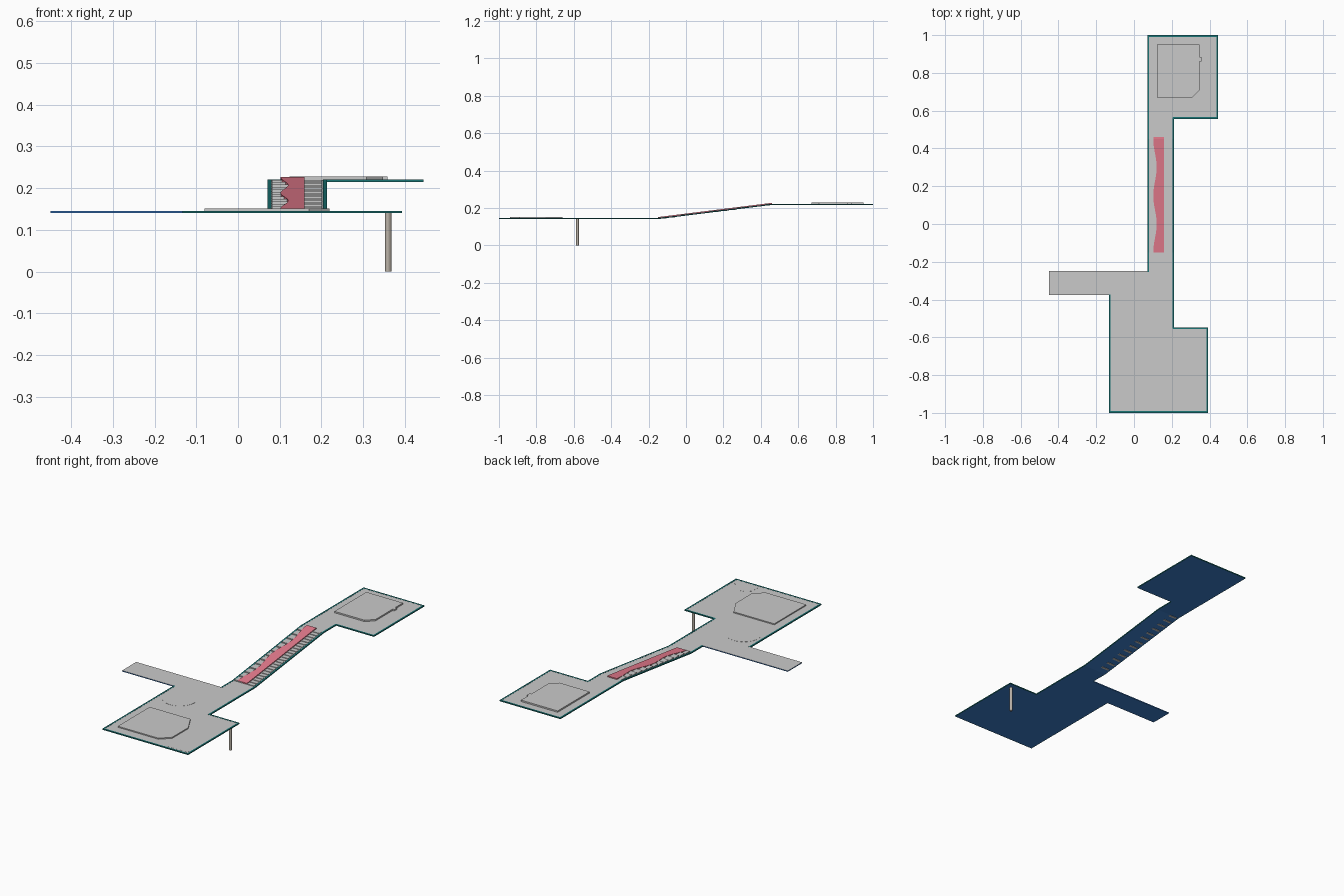
import bpy, bmesh, math
from mathutils import Vector

if "Cube" in bpy.data.objects:
    bpy.data.objects.remove(bpy.data.objects["Cube"])


def material(name, rgb):
    m = bpy.data.materials.new(name)
    m.diffuse_color = (*rgb, 1)
    m.use_nodes = True
    m.node_tree.nodes["Principled BSDF"].inputs["Base Color"].default_value = m.diffuse_color
    return m


GREY = material("concrete_grey", (0.59, 0.59, 0.59))
NAVY = material("blue_underside", (0.045, 0.21, 0.6))
TEAL = material("teal_trim", (0.01, 0.18, 0.18))
PINK = material("pink_slide", (0.8, 0.2, 0.27))
POST = material("post_tan", (0.5, 0.45, 0.39))

RAMP0, RAMP1, LOW, HIGH = -0.15, 0.45, 0.145, 0.22


def ground(y):
    """Height of the walking surface at y: low deck, ramp, high deck."""
    t = min(max((y - RAMP0) / (RAMP1 - RAMP0), 0), 1)
    return LOW + t * (HIGH - LOW)


def draped_slab(name, polys, below, above, mats):
    """Slab from flat outlines, laid over the deck profile."""
    bm = bmesh.new()
    for poly in polys:
        bm.faces.new([bm.verts.new((x, y, 0)) for x, y in poly])
    bmesh.ops.remove_doubles(bm, verts=bm.verts[:], dist=1e-5)
    for y in (RAMP0, RAMP1):
        bmesh.ops.bisect_plane(bm, geom=bm.verts[:] + bm.edges[:] + bm.faces[:],
                               plane_co=(0, y, 0), plane_no=(0, 1, 0))
    rim = [e for e in bm.edges if e.is_boundary]
    faces, base = bm.faces[:], bm.verts[:]
    top = {v: bm.verts.new((v.co.x, v.co.y, ground(v.co.y) + above)) for v in base}
    for f in faces:
        bm.faces.new([top[v] for v in f.verts])
    for e in rim:
        a, b = e.verts
        bm.faces.new([a, b, top[b], top[a]])
    for v in base:
        v.co.z = ground(v.co.y) + below
    bmesh.ops.recalc_face_normals(bm, faces=bm.faces[:])
    bm.normal_update()
    # first material on top, last material on sides and underside
    for f in bm.faces:
        f.material_index = 0 if f.normal.z > 0.5 else len(mats) - 1
    return finish(name, bm, mats)


def finish(name, bm, mats):
    me = bpy.data.meshes.new(name)
    bm.to_mesh(me)
    bm.free()
    for m in mats:
        me.materials.append(m)
    ob = bpy.data.objects.new(name, me)
    bpy.context.collection.objects.link(ob)
    return ob


def rect(x0, x1, y0, y1):
    return [(x0, y0), (x1, y0), (x1, y1), (x0, y1)]


# deck: grid cells kept where they fall inside the walkway plan
zones = [(-0.13, 0.39, -0.997, -0.55), (-0.13, 0.21, -0.55, -0.25),
         (-0.45, -0.13, -0.375, -0.25), (0.074, 0.21, -0.25, 0.56),
         (0.074, 0.442, 0.56, 0.997)]
xs = [-0.45, -0.13, 0.074, 0.21, 0.39, 0.442]
ys = [-0.997, -0.55, -0.375, -0.25, 0.56, 0.997]
cells = []
for x0, x1 in zip(xs, xs[1:]):
    for y0, y1 in zip(ys, ys[1:]):
        cx, cy = (x0 + x1) / 2, (y0 + y1) / 2
        if any(a < cx < b and c < cy < d for a, b, c, d in zones):
            cells.append(rect(x0, x1, y0, y1))
draped_slab("deck", cells, -0.005, 0, [GREY, NAVY])

# teal edge trim around everything except the side arm
path = [(0.074, -0.25), (0.074, 0.997), (0.442, 0.997), (0.442, 0.56), (0.21, 0.56),
        (0.21, -0.55), (0.39, -0.55), (0.39, -0.997), (-0.13, -0.997), (-0.13, -0.375)]
for i, (a, b) in enumerate(zip(path, path[1:])):
    a, b = Vector(a), Vector(b)
    d = (b - a).normalized()
    out = Vector((-d.y, d.x))
    a, b = a - d * 0.003, b + d * 0.003
    strip = [a + out * 0.003, b + out * 0.003, b - out * 0.006, a - out * 0.006]
    draped_slab(f"edge_trim_{i}", [[tuple(p) for p in strip]], -0.0049, 0.0007, [TEAL])

# raised pads on both platforms
draped_slab("lower_pad", [[(-0.08, -0.94), (0.17, -0.94), (0.22, -0.89), (0.22, -0.75),
                           (0.17, -0.66), (-0.08, -0.66)]], -0.001, 0.006, [GREY])
draped_slab("upper_pad", [[(0.123, 0.67), (0.308, 0.67), (0.348, 0.71), (0.348, 0.86),
                           (0.358, 0.86), (0.358, 0.885), (0.348, 0.885), (0.348, 0.95),
                           (0.123, 0.95)]], -0.001, 0.008, [GREY])

# low round marking and wavy corner patch on the lower platform
disc = [(-0.02 + 0.09 * math.cos(k * math.tau / 32), -0.48 + 0.09 * math.sin(k * math.tau / 32))
        for k in range(32)]
draped_slab("round_marking", [disc], -0.001, 0.0006, [GREY])
wave = [(0.24 + 0.14 * k / 12, -0.925 + 0.03 * math.sin(k / 12 * 4.5)) for k in range(13)]
patches = [[(p[0], -0.985), (q[0], -0.985), q, p] for p, q in zip(wave, wave[1:])]
draped_slab("corner_patch", patches, -0.001, 0.0005, [GREY])


# steps up the ramp, larger on the left and finer on the right of the slide
def flight(name, x0, x1, count):
    bm = bmesh.new()
    tread = (RAMP1 - RAMP0) / count
    for i in range(count):
        y0 = RAMP0 + i * tread
        y1 = y0 + tread
        zb, zt = ground(y0) - 0.001, ground(y1)
        for v in bmesh.ops.create_cube(bm, size=1)["verts"]:
            v.co = Vector((x0 if v.co.x < 0 else x1, y0 if v.co.y < 0 else y1,
                           zb if v.co.z < 0 else zt))
    finish(name, bm, [GREY])


flight("left_steps", 0.082, 0.13, 13)
flight("right_steps", 0.155, 0.202, 24)

# pink slide down the middle, straight right side and wavy left side
M = 36
edge = []
for k in range(M + 1):
    y = -0.15 + 0.61 * k / M
    edge.append((0.111 - 0.009 * math.cos((y + 0.15) * math.tau / 0.3), y))
quads = [[p, (0.16, p[1]), (0.16, q[1]), q] for p, q in zip(edge, edge[1:])]
draped_slab("slide", quads, 0, 0.0062, [PINK])

# support post under the lower platform
bm = bmesh.new()
bmesh.ops.create_cone(bm, cap_ends=True, segments=12, radius1=0.0075, radius2=0.0075, depth=0.141)
post = finish("support_post", bm, [POST])
post.location = (0.36, -0.58, 0.0705)
